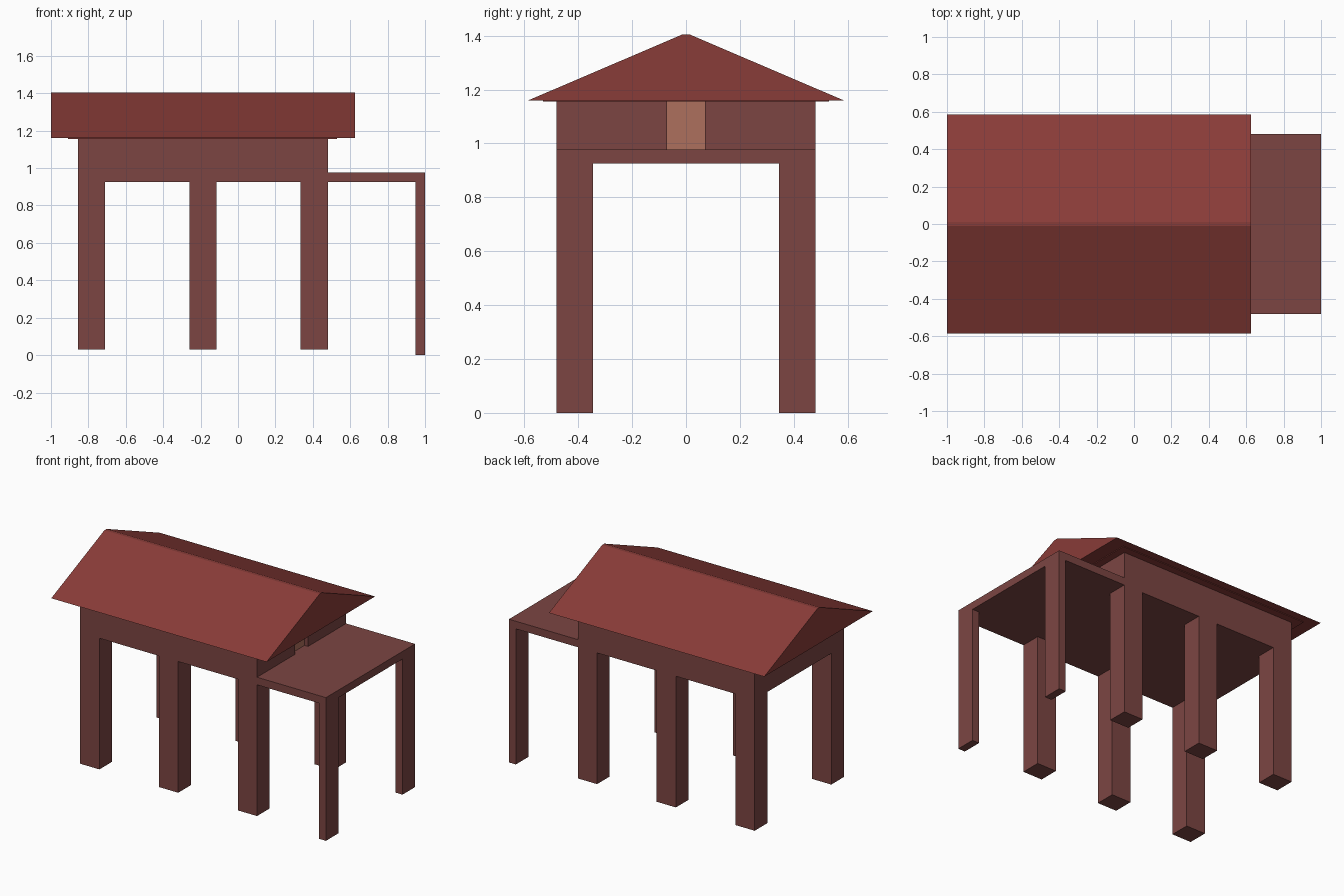
import bpy, bmesh

if "Cube" in bpy.data.objects:
    bpy.data.objects.remove(bpy.data.objects["Cube"])


def material(name, rgb):
    m = bpy.data.materials.new(name)
    m.diffuse_color = (*rgb, 1)
    m.use_nodes = True
    m.node_tree.nodes["Principled BSDF"].inputs["Base Color"].default_value = m.diffuse_color
    return m


WALL = material("wall_brown", (0.20, 0.06, 0.055))
ROOF = material("roof_red", (0.25, 0.045, 0.04))
DOOR = material("door_tan", (0.42, 0.16, 0.11))


def prism(name, profile, x0, x1, mat):
    """Extrude a closed (y, z) profile along x."""
    bm = bmesh.new()
    face = bm.faces.new([bm.verts.new((x0, y, z)) for y, z in profile])
    ext = bmesh.ops.extrude_face_region(bm, geom=[face])
    moved = [g for g in ext["geom"] if isinstance(g, bmesh.types.BMVert)]
    bmesh.ops.translate(bm, verts=moved, vec=(x1 - x0, 0, 0))
    bmesh.ops.recalc_face_normals(bm, faces=bm.faces)
    mesh = bpy.data.meshes.new(name)
    bm.to_mesh(mesh)
    bm.free()
    mesh.materials.append(mat)
    obj = bpy.data.objects.new(name, mesh)
    bpy.context.collection.objects.link(obj)
    return obj


def box(name, x, y, z, mat):
    profile = [(y[0], z[0]), (y[1], z[0]), (y[1], z[1]), (y[0], z[1])]
    return prism(name, profile, x[0], x[1], mat)


# Raised house body with a shallow doorway cut in the porch end
house = box("house_body", (-0.855, 0.48), (-0.48, 0.48), (0.925, 1.157), WALL)
cutter = box("doorway_cutter", (0.45, 0.6), (-0.07, 0.07), (0.977, 1.3), WALL)
cutter.hide_render = True
cut = house.modifiers.new("doorway", "BOOLEAN")
cut.operation = "DIFFERENCE"
cut.solver = "EXACT"
cut.object = cutter
bpy.context.view_layer.objects.active = house
bpy.ops.object.modifier_apply(modifier=cut.name)
bpy.data.objects.remove(cutter)
box("door", (0.448, 0.453), (-0.07, 0.07), (0.977, 1.157), DOOR)

# Porch deck
box("porch_deck", (0.48, 1.0), (-0.48, 0.48), (0.925, 0.977), WALL)

# Stilts under the house and thinner posts under the porch, on both sides
for side, ys in (("front", (-0.48, -0.345)), ("back", (0.345, 0.48))):
    for i, x in enumerate((-0.855, -0.26, 0.335)):
        box(f"{side}_stilt_{i + 1}", (x, x + 0.145), ys, (0.03, 0.925), WALL)
    box(f"{side}_porch_post", (0.948, 1.0), ys, (0, 0.925), WALL)

# Gable roof with a narrow flat ridge, and the thin plate beneath it
prism("roof", [(-0.585, 1.16), (0.585, 1.16), (0.012, 1.405), (-0.012, 1.405)],
      -1.0, 0.625, ROOF)
box("roof_plate", (-0.91, 0.53), (-0.53, 0.53), (1.155, 1.16), ROOF)
